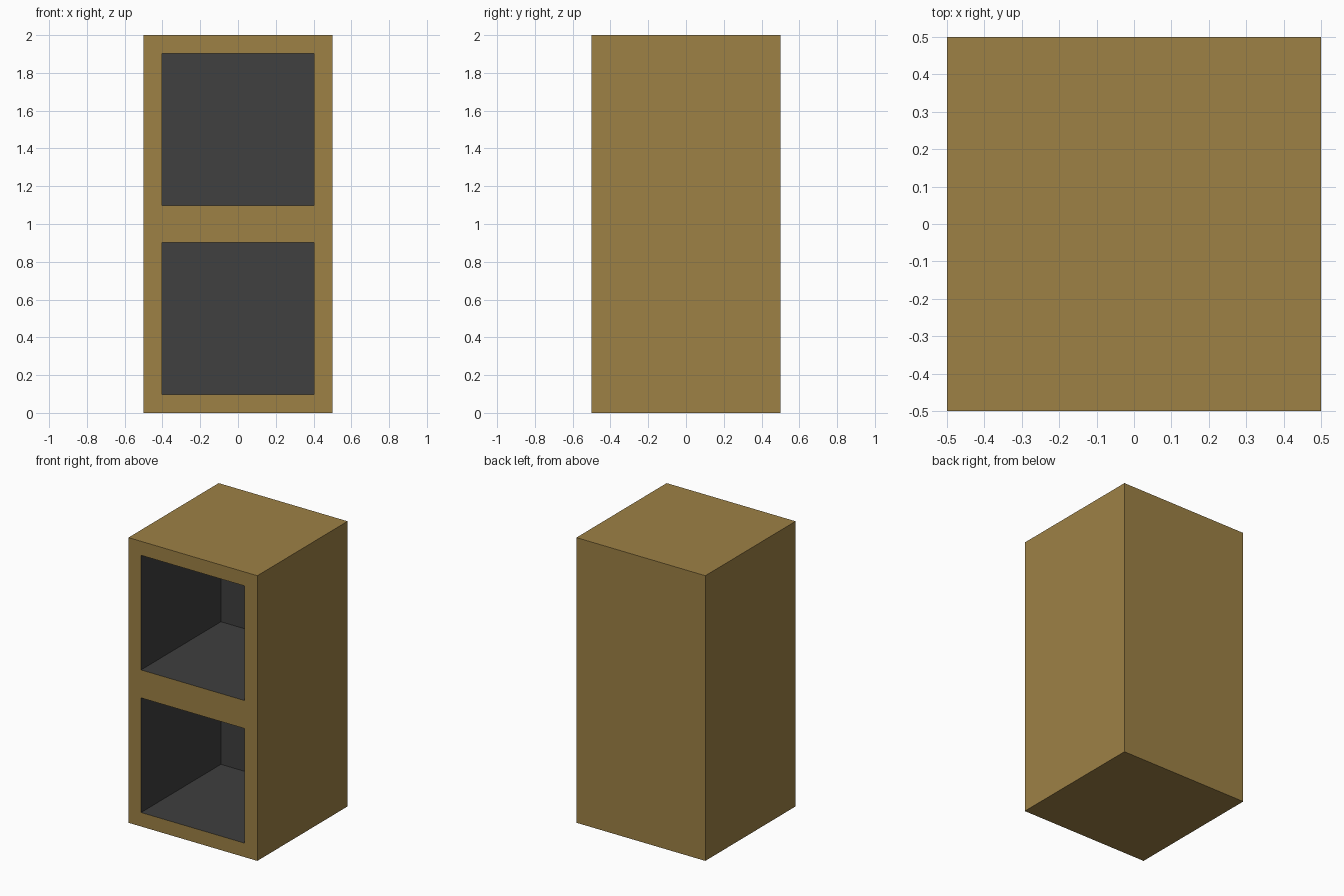
import bpy
import bmesh
from mathutils import Vector

if "Cube" in bpy.data.objects:
    bpy.data.objects.remove(bpy.data.objects["Cube"])

RIM, DEPTH = 0.098, 0.885


def material(name, color):
    mat = bpy.data.materials.new(name)
    mat.diffuse_color = (*color, 1.0)
    mat.use_nodes = True
    mat.node_tree.nodes["Principled BSDF"].inputs["Base Color"].default_value = mat.diffuse_color
    return mat


bm = bmesh.new()

# Cabinet body: a 1 x 1 x 2 block split into two compartments at mid height
bmesh.ops.create_cube(bm, size=1.0)
bmesh.ops.scale(bm, vec=(1, 1, 2), verts=bm.verts)
bmesh.ops.translate(bm, vec=(0, 0, 1), verts=bm.verts)
bmesh.ops.bisect_plane(bm, geom=bm.verts[:] + bm.edges[:] + bm.faces[:],
                       plane_co=(0, 0, 1), plane_no=(0, 0, 1))
bm.normal_update()

# Open compartments: inset each front panel, then push it back
panels = [f for f in bm.faces if f.normal.dot(Vector((0, -1, 0))) > 0.9]
bmesh.ops.inset_individual(bm, faces=panels, thickness=RIM, use_even_offset=True)
for panel in panels:
    result = bmesh.ops.extrude_discrete_faces(bm, faces=[panel])
    back = result["faces"][0]
    bmesh.ops.translate(bm, vec=(0, DEPTH, 0), verts=back.verts)

    # Dark lining on the back and the four inner walls
    back.material_index = 1
    for edge in back.edges:
        for face in edge.link_faces:
            face.material_index = 1

mesh = bpy.data.meshes.new("cabinet")
bm.to_mesh(mesh)
bm.free()
mesh.materials.append(material("wood", (0.34, 0.22, 0.06)))
mesh.materials.append(material("dark_lining", (0.05, 0.05, 0.05)))
cabinet = bpy.data.objects.new("cabinet", mesh)
bpy.context.collection.objects.link(cabinet)
